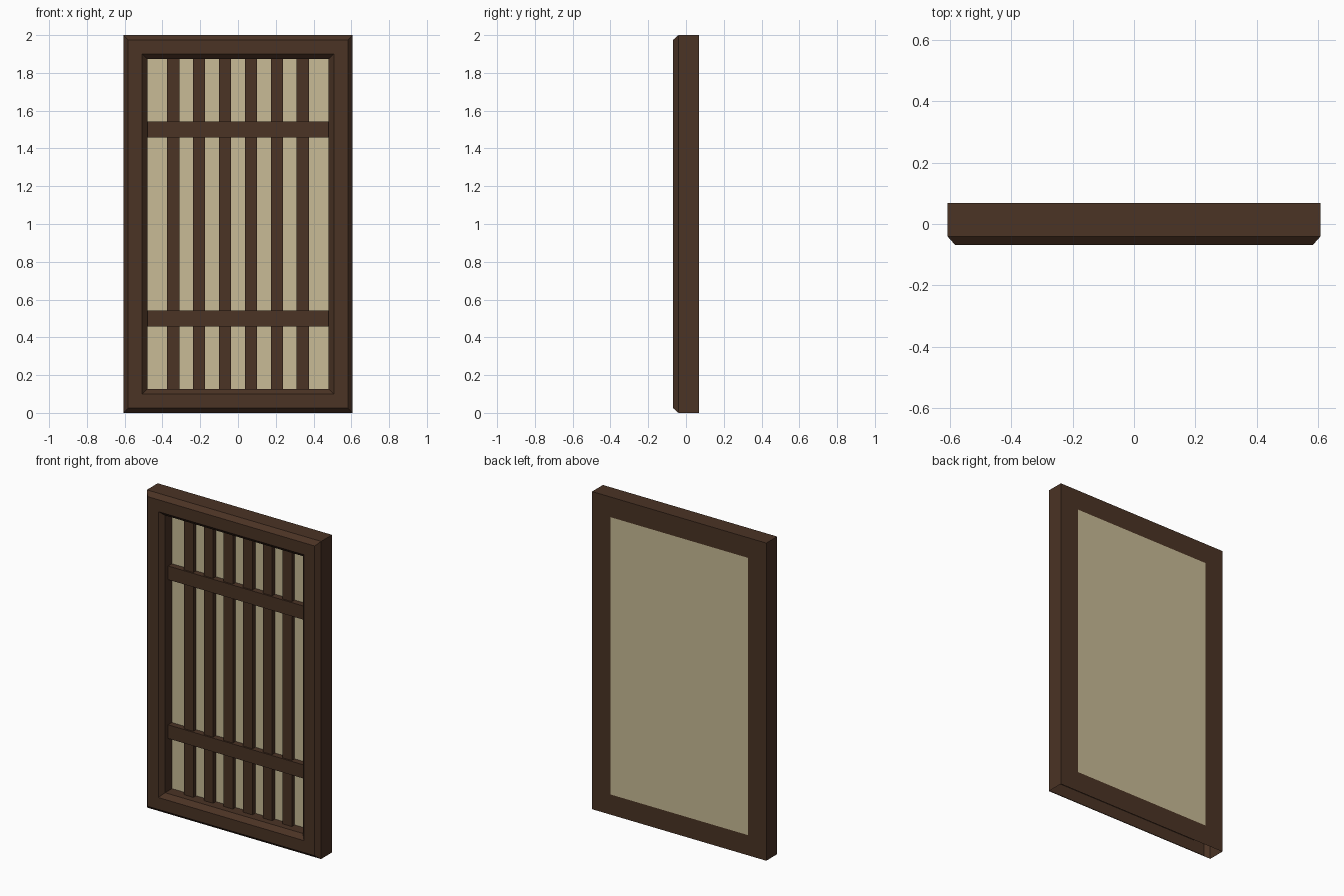
import bpy
import bmesh

cube = bpy.data.objects.get("Cube")
if cube:
    bpy.data.objects.remove(cube, do_unlink=True)


def make_material(name, rgb):
    mat = bpy.data.materials.new(name)
    mat.use_nodes = True
    mat.diffuse_color = (*rgb, 1)
    mat.node_tree.nodes["Principled BSDF"].inputs["Base Color"].default_value = (*rgb, 1)
    return mat


wood = make_material("dark wood", (0.069, 0.033, 0.018))
paper = make_material("cream paper", (0.578, 0.497, 0.305))


def add_object(name, bm, mat):
    bmesh.ops.recalc_face_normals(bm, faces=bm.faces)
    mesh = bpy.data.meshes.new(name)
    bm.to_mesh(mesh)
    bm.free()
    mesh.materials.append(mat)
    obj = bpy.data.objects.new(name, mesh)
    bpy.context.collection.objects.link(obj)
    return obj


def add_box(name, x, y, z, mat):
    """Box from (low, high) ranges on each axis."""
    bm = bmesh.new()
    bmesh.ops.create_cube(bm, size=1)
    for v in bm.verts:
        for axis, (low, high) in enumerate((x, y, z)):
            v.co[axis] = high if v.co[axis] > 0 else low
    return add_object(name, bm, mat)


HALF_W, HEIGHT = 0.607, 2.0
FRONT, BACK = -0.068, 0.068
SHOULDER = -0.04
BORDER = 0.127
PANEL_FRONT = 0.028

# Frame: mitred moulding profile (inset, depth) carried round the rectangle
profile = [(0, BACK), (0, SHOULDER), (0.025, FRONT),
           (0.1, FRONT), (BORDER, SHOULDER), (BORDER, BACK)]
bm = bmesh.new()
rings = []
for inset, y in profile:
    w, low, high = HALF_W - inset, inset, HEIGHT - inset
    rings.append([bm.verts.new((px, y, pz)) for px, pz in
                  ((-w, low), (w, low), (w, high), (-w, high))])
for i, ring in enumerate(rings):
    following = rings[(i + 1) % len(rings)]
    for j in range(4):
        k = (j + 1) % 4
        bm.faces.new((ring[j], ring[k], following[k], following[j]))
bmesh.ops.recalc_face_normals(bm, faces=bm.faces)
frame = add_object("frame", bm, wood)

# The underside is left open where the frame meets the floor
bm = bmesh.new()
bm.from_mesh(frame.data)
underside = [f for f in bm.faces if f.normal.z < -0.99 and f.calc_center_median().z < 0.01]
bmesh.ops.delete(bm, geom=underside, context='FACES')
bm.to_mesh(frame.data)
bm.free()

# Paper panel, flush with the back of the frame
inner = HALF_W - BORDER
bottom, top = BORDER, HEIGHT - BORDER
add_box("paper_panel", (-inner, inner), (PANEL_FRONT, BACK), (bottom, top), paper)

# Six upright slats dividing the opening into seven
SLATS = 6
pitch = 2 * inner / (SLATS + 1)
for i in range(SLATS):
    x = -inner + pitch * (i + 1)
    add_box(f"upright_slat_{i + 1}", (x - 0.032, x + 0.032),
            (0.0, PANEL_FRONT), (bottom, top), wood)

# Two cross rails in front of the slats
for name, z in (("lower_rail", 0.5), ("upper_rail", 1.5)):
    add_box(name, (-inner, inner), (-0.01, PANEL_FRONT), (z - 0.043, z + 0.043), wood)
